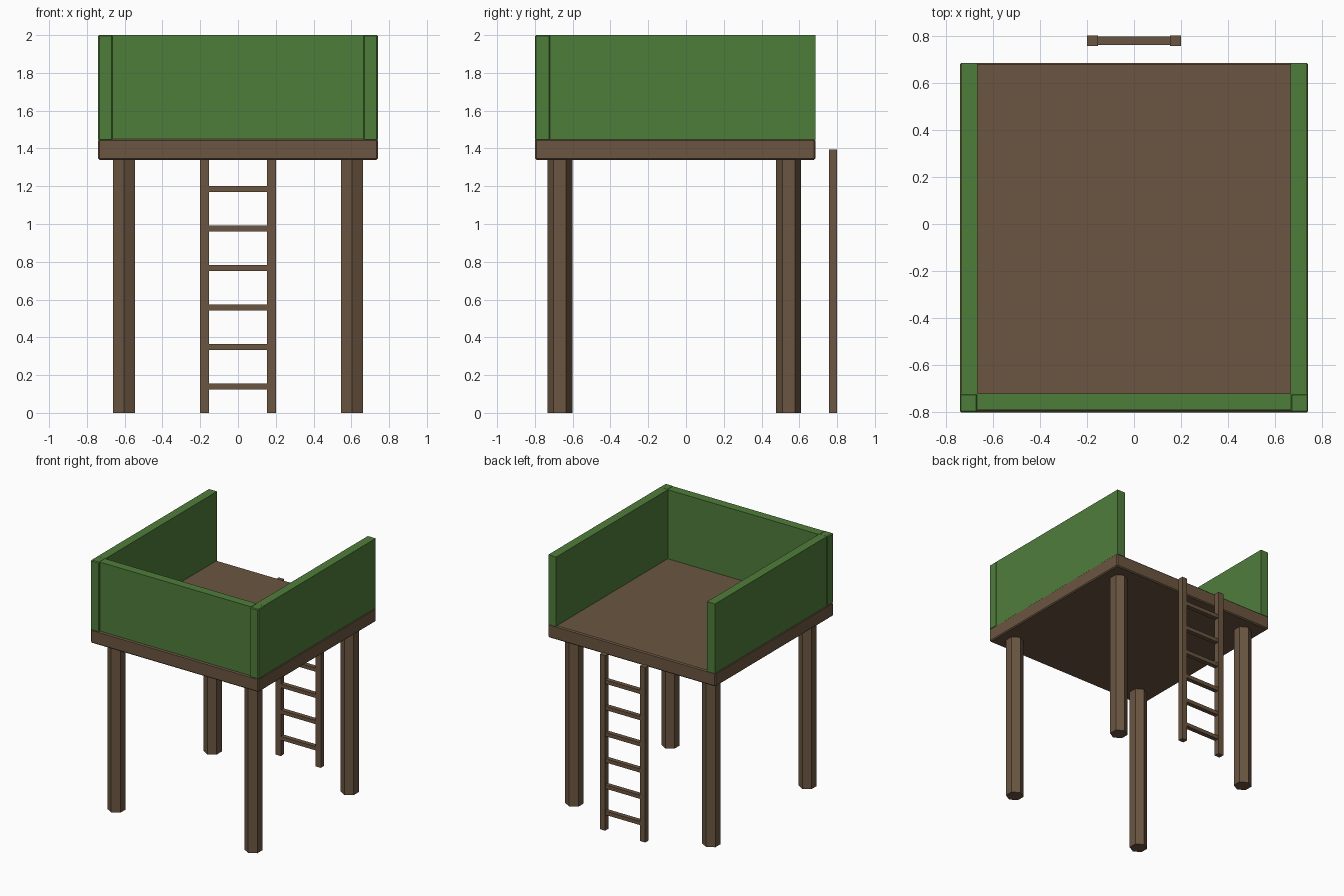
import bpy
import math

if "Cube" in bpy.data.objects:
    bpy.data.objects.remove(bpy.data.objects["Cube"])


def material(name, rgb):
    m = bpy.data.materials.new(name)
    m.diffuse_color = (*rgb, 1.0)
    m.use_nodes = True
    m.node_tree.nodes["Principled BSDF"].inputs["Base Color"].default_value = m.diffuse_color
    return m


WOOD = material("brown wood", (0.147, 0.093, 0.052))
GREEN = material("green panel", (0.078, 0.205, 0.044))


def box(name, lo, hi, mat, bevel=0.0):
    bpy.ops.mesh.primitive_cube_add(size=1, location=[(a + b) / 2 for a, b in zip(lo, hi)])
    ob = bpy.context.object
    ob.name = name
    ob.scale = [b - a for a, b in zip(lo, hi)]
    bpy.ops.object.transform_apply(location=False, rotation=False, scale=True)
    ob.data.materials.append(mat)
    if bevel:
        mod = ob.modifiers.new("edge", 'BEVEL')
        mod.width = bevel
        mod.segments = 1
    return ob


# Deck with slightly eased edges
box("platform", (-0.74, -0.80, 1.34), (0.74, 0.685, 1.45), WOOD, 0.008)

# Front wall, slightly set back from the deck edge
box("front_wall", (-0.668, -0.79, 1.445), (0.668, -0.72, 2.0), GREEN)

for side, s in (("left", -1), ("right", 1)):
    # Side walls
    x0, x1 = sorted((s * 0.735, s * 0.665))
    box(side + "_wall", (x0, -0.725, 1.445), (x1, 0.685, 2.0), GREEN)
    # Corner posts, a little proud of the walls
    x0, x1 = sorted((s * 0.74, s * 0.665))
    box(side + "_corner_post", (x0, -0.80, 1.442), (x1, -0.72, 2.0), GREEN, 0.006)
    # Six-sided legs
    for end, y in (("front", -0.668), ("back", 0.543)):
        bpy.ops.mesh.primitive_cylinder_add(vertices=6, radius=0.0665, depth=1.36,
                                            location=(s * 0.604, y, 0.68))
        leg = bpy.context.object
        leg.name = f"{end}_{side}_leg"
        leg.data.materials.append(WOOD)
    # Ladder rails
    x0, x1 = sorted((s * 0.20, s * 0.153))
    box(side + "_ladder_rail", (x0, 0.757, 0), (x1, 0.80, 1.395), WOOD)

# Ladder rungs
for i in range(6):
    z = 0.14 + i * 0.209
    box(f"ladder_rung_{i + 1}", (-0.155, 0.761, z - 0.015), (0.155, 0.797, z + 0.015), WOOD)
